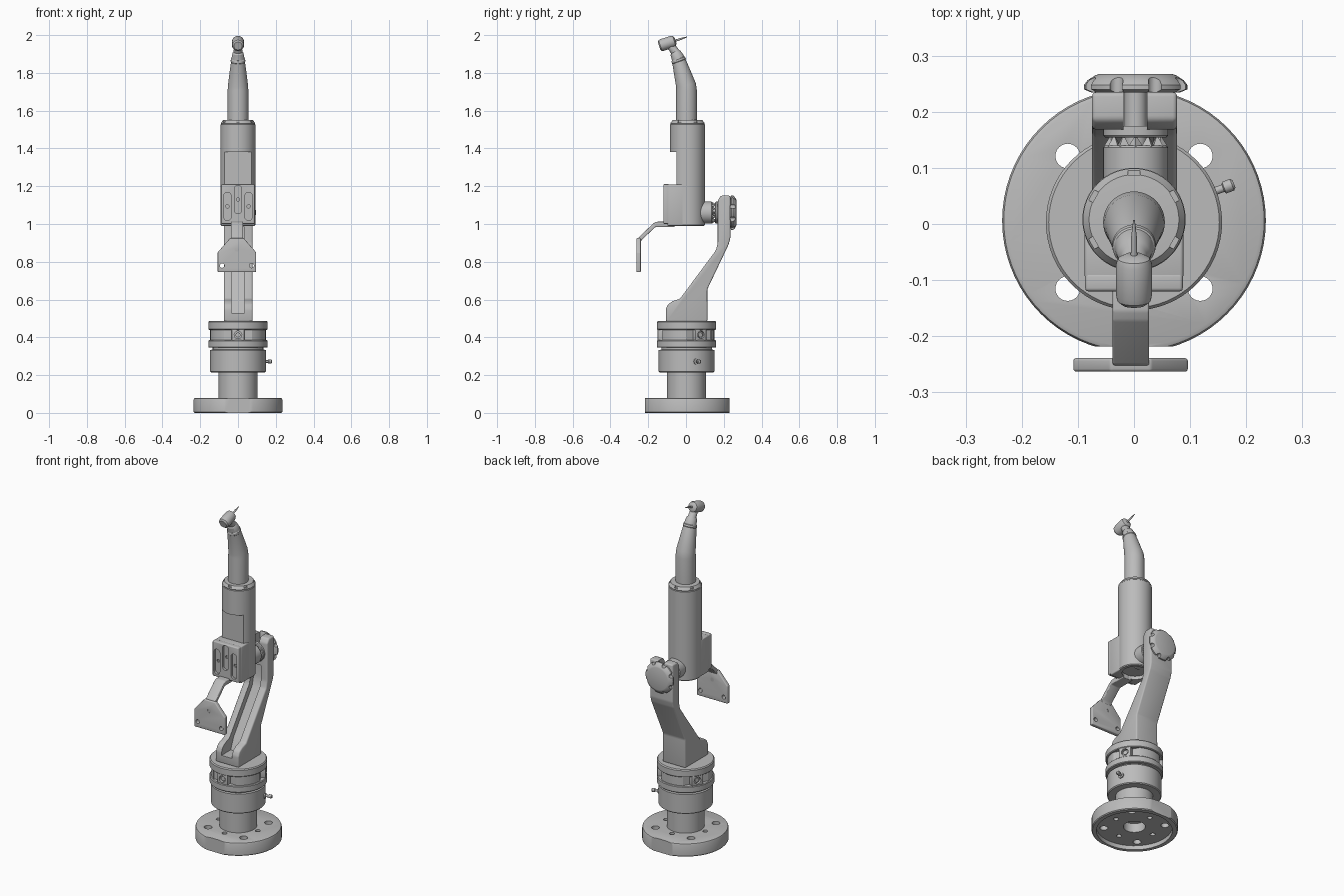
import bpy, bmesh
from math import radians, pi, cos, sin
from mathutils import Matrix, Vector

old = bpy.data.objects.get("Cube")
if old:
    bpy.data.objects.remove(old, do_unlink=True)

GREY = (0.5, 0.5, 0.5, 1)
metal = bpy.data.materials.new("satin_grey")
metal.use_nodes = True
metal.diffuse_color = GREY
metal.node_tree.nodes["Principled BSDF"].inputs["Base Color"].default_value = GREY


def finish(name, bm, mat=Matrix(), bevel=0):
    """Turn a bmesh into a smooth-shaded object, optionally bevelled."""
    bmesh.ops.recalc_face_normals(bm, faces=bm.faces)
    if bevel:
        bmesh.ops.bevel(bm, geom=bm.edges[:], offset=bevel, segments=3,
                        profile=0.5, affect='EDGES', clamp_overlap=True)
    bm.transform(mat)
    me = bpy.data.meshes.new(name)
    bm.to_mesh(me)
    bm.free()
    me.materials.append(metal)
    ob = bpy.data.objects.new(name, me)
    bpy.context.collection.objects.link(ob)
    smooth(ob)
    return ob


def smooth(ob):
    bpy.ops.object.select_all(action='DESELECT')
    ob.select_set(True)
    bpy.context.view_layer.objects.active = ob
    bpy.ops.object.shade_smooth_by_angle(angle=radians(32))


def loft(name, rings, mat=Matrix(), seg=48):
    """Skin circles given as (radius, z, y shift, tilt)."""
    bm = bmesh.new()
    loops = []
    for r, z, *rest in rings:
        y, tilt = rest or (0, 0)
        m = Matrix.Translation((0, y, z)) @ Matrix.Rotation(tilt, 4, 'X')
        loops.append([bm.verts.new(m @ Vector((r * cos(2 * pi * i / seg), r * sin(2 * pi * i / seg), 0)))
                      for i in range(seg)])
    for a, b in zip(loops, loops[1:]):
        for i in range(seg):
            j = (i + 1) % seg
            bm.faces.new((a[i], a[j], b[j], b[i]))
    bm.faces.new(loops[0])
    bm.faces.new(loops[-1])
    return finish(name, bm, mat)


def box(name, centre, size, mat=Matrix(), bevel=0):
    bm = bmesh.new()
    bmesh.ops.create_cube(bm, size=1, matrix=Matrix.Translation(centre) @ Matrix.Diagonal((*size, 1)))
    return finish(name, bm, mat, bevel)


def prism(name, pts, lo, hi, axis, bevel=0):
    """Extrude an outline: (y, z) points along x, or (x, z) points along y."""
    bm = bmesh.new()
    place = (lambda a, b, d: (d, a, b)) if axis == 'x' else (lambda a, b, d: (a, d, b))
    ends = [[bm.verts.new(place(a, b, d)) for a, b in pts] for d in (lo, hi)]
    for e in ends:
        bm.faces.new(e)
    for i in range(len(pts)):
        j = (i + 1) % len(pts)
        bm.faces.new((ends[0][i], ends[0][j], ends[1][j], ends[1][i]))
    return finish(name, bm, bevel=bevel)


def cut(ob, *cutters):
    """Subtract each cutter, then discard it."""
    for c in cutters:
        mod = ob.modifiers.new("cut", 'BOOLEAN')
        mod.operation, mod.solver, mod.object = 'DIFFERENCE', 'EXACT', c
        bpy.context.view_layer.update()
        me = bpy.data.meshes.new_from_object(ob.evaluated_get(bpy.context.evaluated_depsgraph_get()))
        ob.modifiers.clear()
        ob.data = me
        bpy.data.objects.remove(c, do_unlink=True)
    smooth(ob)


def at(x, y, z):
    return Matrix.Translation((x, y, z))


def spin(deg):
    return Matrix.Rotation(radians(deg), 4, 'Z')


BACK = Matrix.Rotation(-pi / 2, 4, 'X')   # local z points to +y
SIDE = Matrix.Rotation(pi / 2, 4, 'Y')    # local z points to +x
AXIS = at(0, 0.003, 0)

# Base flange: flats front and back, hollow underside, bolt holes
base = loft("base_flange", [(0.23, 0), (0.235, 0.005), (0.235, 0.07), (0.232, 0.077), (0.225, 0.08)], at(0, 0.006, 0), 72)
cut(base, box("c", (0, -0.318, 0.04), (1, 0.2, 1)), box("c", (0, 0.33, 0.04), (1, 0.2, 1)),
    loft("c", [(0.207, -0.02), (0.207, 0.025)], AXIS), loft("c", [(0.06, -0.1), (0.06, 0.2)], AXIS))
for i in range(4):
    cut(base, loft("c", [(0.022, -0.1), (0.022, 0.2)], AXIS @ spin(45 + 90 * i) @ at(0.167, 0, 0), 24),
        loft("c", [(0.014, -0.1), (0.014, 0.2)], AXIS @ spin(90 * i) @ at(0.13, 0, 0), 24))

# Column and turning collar
loft("column", [(0.103, 0.079), (0.103, 0.22)], AXIS)
loft("lower_collar", [(0.143, 0.215), (0.148, 0.22), (0.148, 0.333), (0.134, 0.335), (0.134, 0.345),
                      (0.153, 0.345), (0.157, 0.349), (0.157, 0.381), (0.153, 0.385), (0.12, 0.386)], AXIS, 64)
neck = loft("collar_neck", [(0.147, 0.384), (0.147, 0.442)], AXIS, 64)
loft("collar_top", [(0.153, 0.44), (0.157, 0.444), (0.157, 0.48), (0.152, 0.486)], AXIS, 64)
for a in (-90, 30, 150):
    turn = AXIS @ spin(a)
    cut(neck, box("c", (0.17, 0, 0.412), (0.09, 0.15, 0.1), turn))
    block = box("clamp_block", (0.128, 0, 0.413), (0.05, 0.068, 0.06), turn, 0.004)
    cut(block, loft("c", [(0.02, 0), (0.02, 0.1)], turn @ at(0.138, 0, 0.413) @ SIDE, 24))
    loft("clamp_screw", [(0.013, 0), (0.013, 0.012)], turn @ at(0.134, 0, 0.413) @ SIDE, 16)
loft("lock_pin", [(0.016, 0), (0.016, 0.012), (0.007, 0.012), (0.007, 0.028), (0.011, 0.03), (0.011, 0.045), (0.007, 0.049)],
     AXIS @ spin(21) @ at(0.142, 0, 0.272) @ SIDE, 20)

# Cranked support arm with a front channel and a forked top
arm = prism("support_arm", [(-0.106, 0.483), (-0.106, 0.55), (-0.095, 0.575), (-0.07, 0.592), (-0.032, 0.604),
                            (0.158, 0.86), (0.168, 0.9), (0.168, 1.125), (0.185, 1.15), (0.235, 1.15),
                            (0.235, 0.925), (0.225, 0.89), (0.113, 0.655), (0.113, 0.483)], -0.075, 0.077, 'x', 0.008)
cut(arm, prism("c", [(-0.2, 0.53), (-0.02, 0.53), (0.01, 0.6), (0.185, 0.84), (0.2, 0.9), (0.2, 0.985), (-0.2, 0.985)],
               -0.035, 0.035, 'x'),
    box("c", (0.002, 0.2, 1.12), (0.042, 0.2, 0.2)))

# Tilt joint: hubs, meshing teeth, shaft and grip knob
PIVOT = at(0.003, 0, 1.06)
loft("joint_hub", [(0.058, 0.03), (0.058, 0.136), (0.054, 0.14)], PIVOT @ BACK)
loft("joint_washer", [(0.054, 0.154), (0.058, 0.158), (0.058, 0.175)], PIVOT @ BACK)
loft("joint_shaft", [(0.02, 0.1), (0.02, 0.25)], PIVOT @ BACK, 24)
for i in range(12):
    loft("joint_tooth", [(0.013, 0.138), (0.002, 0.156)],
         PIVOT @ Matrix.Rotation(i * pi / 6, 4, 'Y') @ at(0.044, 0, 0) @ BACK, 4)
knob = loft("grip_knob", [(0.078, 0.234), (0.092, 0.24), (0.092, 0.248), (0.086, 0.256), (0.072, 0.265), (0.066, 0.267)],
            PIVOT @ BACK, 64)
for i in range(8):
    cut(knob, loft("c", [(0.012, 0.2), (0.012, 0.3)],
                   PIVOT @ Matrix.Rotation((i + 0.5) * pi / 4, 4, 'Y') @ at(0.09, 0, 0) @ BACK, 20))

# Holder body with a flat front window and a recessed underside
HOLD = at(0, 0.008, 0)
body = loft("holder_body", [(0.088, 0.99), (0.092, 0.995), (0.092, 1.526), (0.088, 1.53)], HOLD, 64)
cut(body, box("c", (0, -0.15, 1.295), (0.4, 0.2, 0.17)), loft("c", [(0.07, 0.9), (0.07, 1.01)], HOLD))
ring = loft("holder_ring", [(0.089, 1.529), (0.091, 1.533), (0.08, 1.55), (0.05, 1.552)], HOLD, 64)
for i in range(6):
    cut(ring, box("c", (0.09, 0, 1.55), (0.022, 0.021, 0.024), HOLD @ spin(30 + 60 * i)))

# Slotted clip on the front of the holder
back = box("clip_mount", (0, -0.055, 1.1), (0.176, 0.085, 0.22), bevel=0.006)
cut(back, loft("c", [(0.07, 0.9), (0.07, 1.01)], HOLD))
clip = box("clip_plate", (0, -0.104, 1.106), (0.174, 0.032, 0.21), bevel=0.006)
for x, z in ((-0.056, 1.093), (0, 1.13), (0.056, 1.093)):
    bm = bmesh.new()
    for dz in (-0.056, 0.056):
        bmesh.ops.create_circle(bm, segments=24, radius=0.019, matrix=at(x, -0.2, z + dz) @ BACK)
    hull = bmesh.ops.convex_hull(bm, input=bm.verts[:])
    rim = [v.co.copy() for v in bm.verts]
    for co in rim:
        bm.verts.new(co + Vector((0, 0.094, 0)))
    bm.faces.ensure_lookup_table()
    bmesh.ops.delete(bm, geom=bm.faces[:] + bm.edges[:], context='EDGES_FACES')
    for v in [(c, d) for c in rim for d in (0, 0.094)] if not bm.verts else []:
        bm.verts.new(v[0] + Vector((0, v[1], 0)))
    bmesh.ops.convex_hull(bm, input=bm.verts[:])
    cut(clip, finish("c", bm))
    cut(clip, loft("c", [(0.009, -0.15), (0.009, -0.09)], at(x, 0, z) @ BACK, 20))

# Bent bracket strip and its drilled plate
prism("bracket_strip", [(-0.06, 1.012), (-0.155, 1.012), (-0.172, 1.004), (-0.25, 0.93), (-0.262, 0.9), (-0.262, 0.84),
                        (-0.24, 0.84), (-0.24, 0.905), (-0.232, 0.918), (-0.162, 0.984), (-0.06, 0.984)],
      -0.038, 0.027, 'x', 0.004)
plate = prism("bracket_plate", [(-0.108, 0.745), (0.096, 0.745), (0.096, 0.85), (0.03, 0.925), (-0.042, 0.925), (-0.108, 0.85)],
              -0.263, -0.239, 'y', 0.005)
for x, z in ((-0.006, 0.865), (-0.084, 0.78), (0.072, 0.78)):
    cut(plate, loft("c", [(0.012, -0.4), (0.012, -0.1)], at(x, 0, z) @ BACK, 20))

# Angled handpiece with a grip band, round head and fine tip
loft("handpiece", [(0.055, 1.54, 0.003, 0), (0.055, 1.705, 0.003, 0), (0.053, 1.735, 0, 0.2), (0.043, 1.815, -0.024, 0.34),
                   (0.034, 1.88, -0.043, 0.36), (0.029, 1.905, -0.055, 0.4), (0.023, 1.912, -0.058, 0.45),
                   (0.021, 1.955, -0.088, 0.6)])
loft("handpiece_band", [(0.036, 1.858, -0.036, 0.36), (0.039, 1.862, -0.0375, 0.36),
                        (0.038, 1.872, -0.041, 0.36), (0.034, 1.876, -0.043, 0.36)])
HEAD = at(0, -0.098, 1.957) @ Matrix.Rotation(radians(-72), 4, 'X')
loft("head", [(0.022, -0.047), (0.03, -0.04), (0.032, -0.03), (0.032, 0.028), (0.028, 0.038), (0.016, 0.045)], HEAD, 40)
loft("fine_tip", [(0.006, 0.04), (0.005, 0.08), (0.0015, 0.11)], HEAD, 16)
